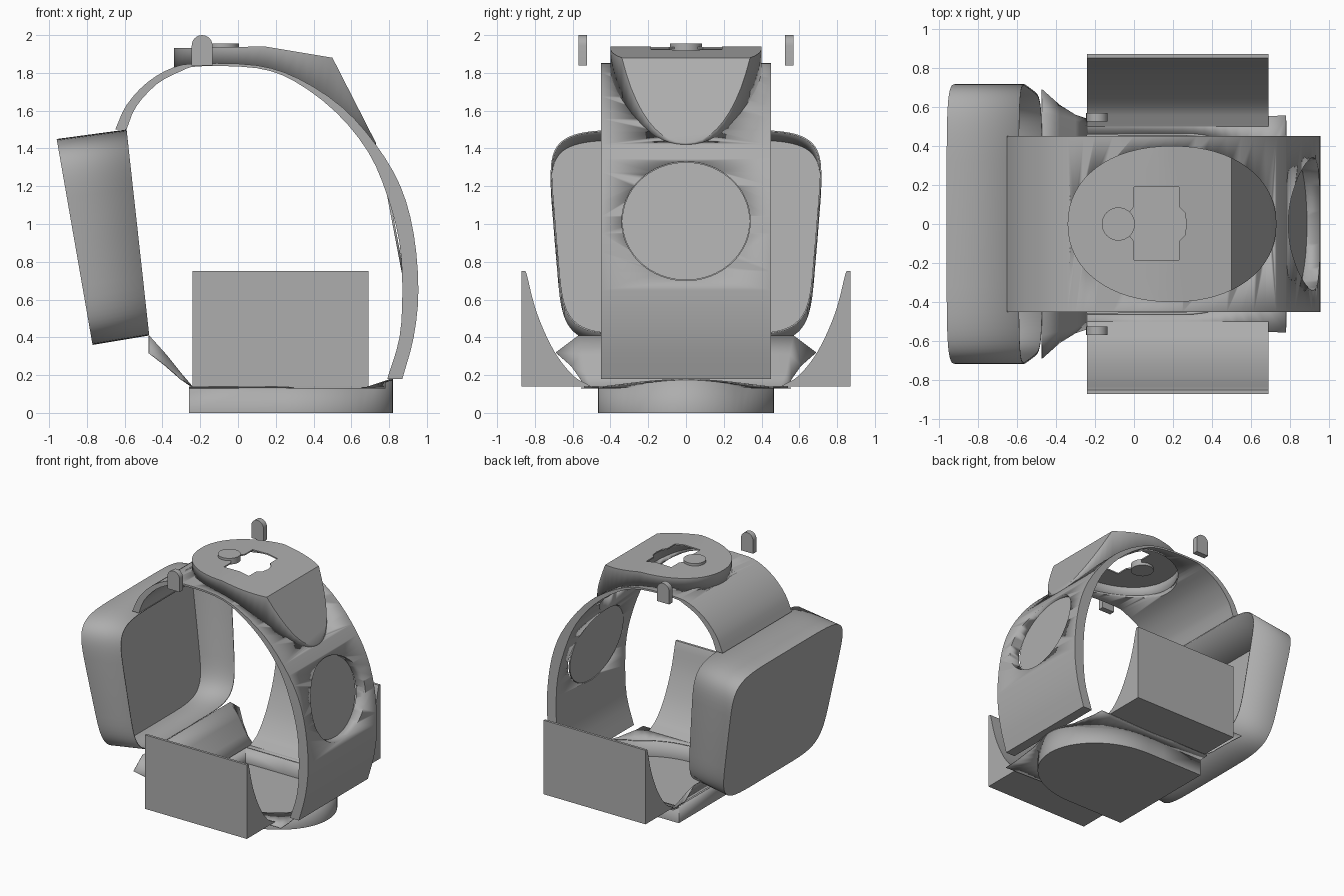
import bpy, bmesh, math
from mathutils import Vector

cube = bpy.data.objects.get("Cube")
if cube:
    bpy.data.objects.remove(cube, do_unlink=True)

GREY = (0.42, 0.42, 0.42, 1)
mat = bpy.data.materials.new("plain grey")
mat.use_nodes = True
mat.diffuse_color = GREY
mat.node_tree.nodes["Principled BSDF"].inputs["Base Color"].default_value = GREY


def finish(name, bm, thickness=0, smooth=True):
    bmesh.ops.recalc_face_normals(bm, faces=bm.faces)
    mesh = bpy.data.meshes.new(name)
    bm.to_mesh(mesh)
    bm.free()
    ob = bpy.data.objects.new(name, mesh)
    bpy.context.collection.objects.link(ob)
    mesh.materials.append(mat)
    if thickness:
        mod = ob.modifiers.new("shell", 'SOLIDIFY')
        mod.thickness = thickness
        mod.offset = -1
    if smooth:
        bpy.ops.object.select_all(action='DESELECT')
        ob.select_set(True)
        bpy.context.view_layer.objects.active = ob
        bpy.ops.object.shade_smooth_by_angle(angle=math.radians(30))
    return ob


def prism(name, pts, axis, a, b, smooth=True):
    place = {'x': lambda p, t: (t, p[0], p[1]),
             'y': lambda p, t: (p[0], t, p[1]),
             'z': lambda p, t: (p[0], p[1], t)}[axis]
    bm = bmesh.new()
    loft(bm, [[place(p, t) for p in pts] for t in (a, b)])
    return finish(name, bm, 0, smooth)


def loft(bm, rings, caps=(True, True), closed=True):
    rows = [[bm.verts.new(p) for p in r] for r in rings]
    n = len(rows[0])
    for r, s in zip(rows, rows[1:]):
        for i in range(n if closed else n - 1):
            j = (i + 1) % n
            bm.faces.new((r[i], r[j], s[j], s[i]))
    for row, cap in zip((rows[0], rows[-1]), caps):
        if cap:
            bm.faces.new(row)


def cut(ob, cutter):
    cutter.hide_render = True
    cutter.hide_viewport = True
    mod = ob.modifiers.new("cut", 'BOOLEAN')
    mod.operation = 'DIFFERENCE'
    mod.solver = 'EXACT'
    mod.object = cutter


def oval(cx, cy, rx, ry, power=2, n=64):
    def f(v):
        return math.copysign(abs(v) ** (2 / power), v)
    angles = [2 * math.pi * i / n for i in range(n)]
    return [(cx + rx * f(math.cos(a)), cy + ry * f(math.sin(a))) for a in angles]


def smooth_path(pts, steps=3):
    p = [Vector(q) for q in pts]
    p = [2 * p[0] - p[1]] + p + [2 * p[-1] - p[-2]]
    out = []
    for a, b, c, d in zip(p, p[1:], p[2:], p[3:]):
        for k in range(steps):
            t = k / steps
            out.append(b + (c - a) * t / 2 + (a - 2.5 * b + 2 * c - d / 2) * t * t
                       + (1.5 * (b - c) + (d - a) / 2) * t ** 3)
    return out + [p[-2]]


def ramp(x, pts):
    for (x0, z0), (x1, z1) in zip(pts, pts[1:]):
        if x <= x1:
            return z0 + (z1 - z0) * (x - x0) / (x1 - x0)
    return pts[-1][1]


# Curved band
outer = smooth_path([(-.65, 1.5), (-.59, 1.63), (-.48, 1.75), (-.34, 1.83), (-.2, 1.85), (.1, 1.84),
                     (.32, 1.77), (.55, 1.62), (.73, 1.42), (.86, 1.2), (.93, .95), (.955, .65),
                     (.93, .4), (.87, .18)])
inner = smooth_path([(-.59, 1.5), (-.54, 1.62), (-.43, 1.74), (-.3, 1.81), (-.2, 1.835), (.1, 1.825),
                     (.3, 1.755), (.52, 1.59), (.69, 1.38), (.79, 1.15), (.855, .9), (.87, .65),
                     (.855, .4), (.79, .18)])
band = prism("curved_band", outer + inner[::-1], 'y', -.45, .45)
cap_outline = oval(.195, 0, .535, .4, 2.15)
cut(band, prism("band_top_cutter", oval(.195, 0, .52, .385, 2.15), 'z', 1.25, 2.1))
cut(band, prism("band_window_cutter", oval(0, 1.015, .34, .315), 'x', .6, 1.1))

# Flat disc set inside the band window
bm = bmesh.new()
loft(bm, [[(ramp(z, [(.7, .875), (1.33, .755)]) + d, y, z) for y, z in oval(0, 1.015, .338, .312)]
          for d in (0, .012)])
finish("window_disc", bm)

# Hollow top cap with a sloping front
bm = bmesh.new()
bm.faces.new([bm.verts.new((x, y, 0)) for x, y in cap_outline])
for x in (.14, .5):
    bmesh.ops.bisect_plane(bm, geom=bm.verts[:] + bm.edges[:] + bm.faces[:],
                           plane_co=(x, 0, 0), plane_no=(1, 0, 0))
rim = bmesh.ops.extrude_edge_only(bm, edges=[e for e in bm.edges if e.is_boundary])
lower = {v for v in rim['geom'] if isinstance(v, bmesh.types.BMVert)}
surface = [(p.x, p.y) for p in outer[:28]]
for v in bm.verts:
    top = ramp(v.co.x, [(-.4, 1.93), (.14, 1.94), (.5, 1.88), (.735, 1.42)])
    v.co.z = min(top - .004, ramp(v.co.x, surface)) if v in lower else top
cap = finish("top_cap", bm, .015)
slot = [(0, -.185), (.23, -.185), (.23, -.09), (.26, -.06), (.27, 0), (.26, .06), (.23, .09),
        (.23, .19), (0, .19), (0, .09), (-.03, .05), (-.03, -.05), (0, -.09)]
cut(cap, prism("cap_slot_cutter", slot, 'z', 1.87, 2.1, False))
prism("cap_button", oval(-.08, 0, .085, .085, 2, 32), 'z', 1.905, 1.955)

# Open rear housing, tapered towards the bottom
bm = bmesh.new()
rings = []
for (x0, z0), (x1, z1) in (((-.47, .41), (-.59, 1.5)), ((-.77, .36), (-.96, 1.45))):
    rings.append([(x0 + (x1 - x0) * (v + 1) / 2, u * (.695 + .045 * v), z0 + (z1 - z0) * (v + 1) / 2)
                  for u, v in oval(0, 0, 1, 1, 6, 80)])
loft(bm, rings, (False, True))
finish("rear_housing", bm, .008)

# Base tray with one rounded end
def lip(x):
    return .135 + .045 * max(0, (x - .68) / .14)

tray = [(-.26, -.465), (.1, -.465)] + [(.25 + .57 * math.sin(a), -.465 * math.cos(a))
        for a in [math.pi * i / 32 for i in range(33)]] + [(.1, .465), (-.26, .465)]
bm = bmesh.new()
loft(bm, [[(x, y, 0) for x, y in tray], [(x, y, lip(x)) for x, y in tray]], (True, False))
finish("base_tray", bm, .012)

# Thin deck around the tray
def deck_edge(x, y):
    if x <= .25:
        return (x, math.copysign(.54, y), .14)
    u, v = (x - .25) / .57, y / .465
    k = 1 / max(abs(u), abs(v))
    return (max(.25 + .53 * u * k, x), .54 * v * k * (1 + .06 * u * u), lip(x))

bm = bmesh.new()
loft(bm, [[(x, y, lip(x)) for x, y in tray], [deck_edge(x, y) for x, y in tray]],
     (False, False), False)
finish("base_deck", bm, .006)

# Flared sheet joining the tray to the housing
bm = bmesh.new()
rows = [(-.47, .57, .41, .69, .32), (-.38, .55, .31, .61, .25),
        (-.3, .53, .21, .56, .18), (-.24, .5, .14, .54, .14)]
loft(bm, [[(x, -b, zb), (x, -a, za), (x, a, za), (x, b, zb)] for x, a, za, b, zb in rows],
     (False, False), False)
finish("flared_sheet", bm, .006)

# Side walls with a concave inner face, and small upright tabs
wall = [(.5, .14), (.87, .14), (.87, .75), (.85, .75)] + smooth_path(
    [(.845, .74), (.79, .53), (.7, .33), (.6, .2), (.52, .15)], 4)
tab = [(-.245, 1.84), (-.135, 1.84)] + [(-.19 + .055 * math.cos(a), 1.945 + .055 * math.sin(a))
       for a in [math.pi * i / 12 for i in range(13)]]
for side, s in (("left", 1), ("right", -1)):
    prism(side + "_side_wall", [(s * y, z) for y, z in wall], 'x', -.24, .69)
    prism(side + "_tab", tab, 'y', s * .525, s * .57)
